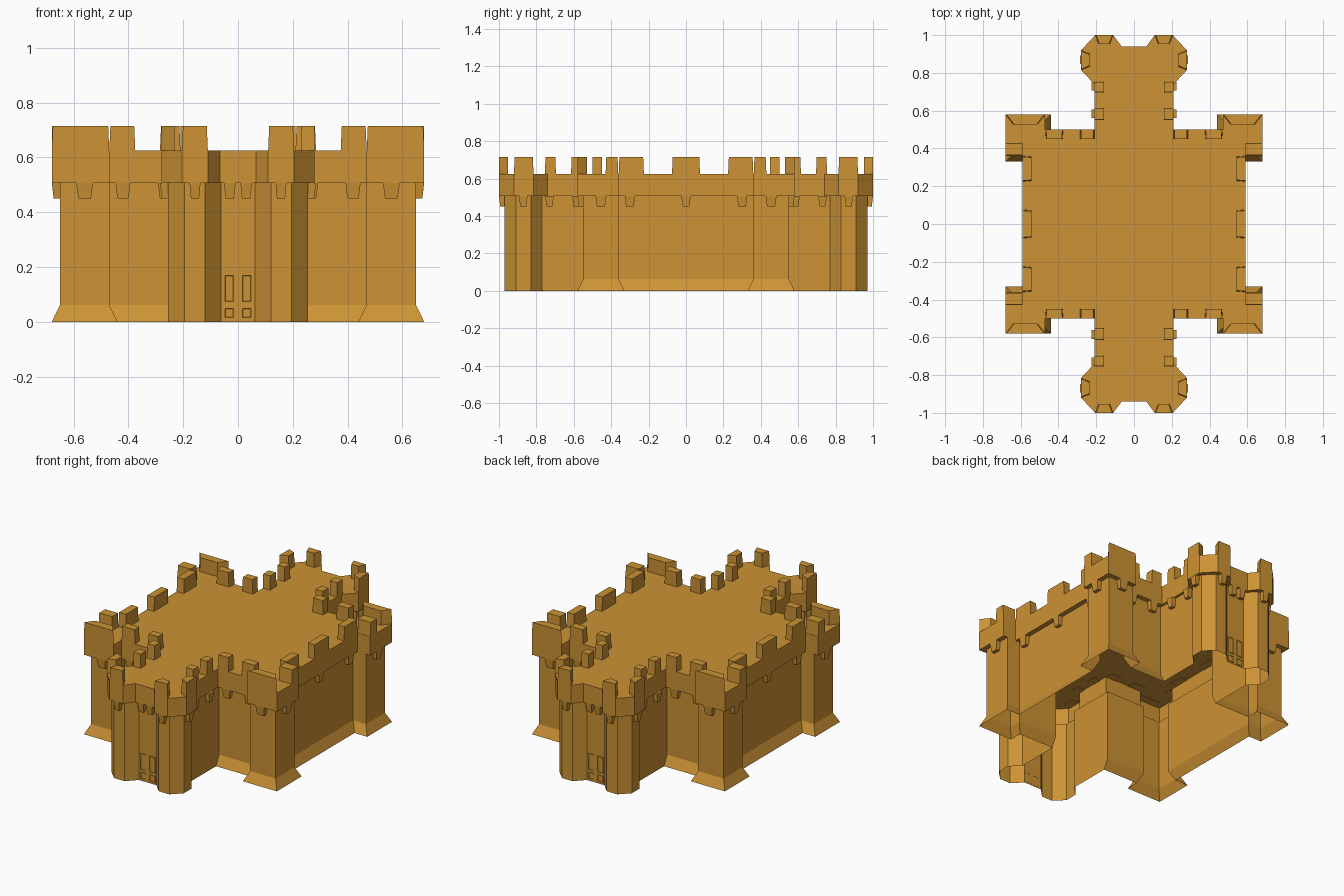
import bpy, bmesh
from mathutils import Vector

if "Cube" in bpy.data.objects:
    bpy.data.objects.remove(bpy.data.objects["Cube"])

mat = bpy.data.materials.new("ochre_stone")
mat.diffuse_color = (0.61, 0.29, 0.035, 1)
mat.use_nodes = True
mat.node_tree.nodes["Principled BSDF"].inputs["Base Color"].default_value = mat.diffuse_color


def finish(bm, name, recalc=True):
    if recalc:
        bmesh.ops.recalc_face_normals(bm, faces=bm.faces)
    me = bpy.data.meshes.new(name)
    bm.to_mesh(me)
    bm.free()
    me.materials.append(mat)
    ob = bpy.data.objects.new(name, me)
    bpy.context.collection.objects.link(ob)
    return ob


def full_loop(q):
    """Mirror a quarter outline into a closed clockwise outline."""
    return (q + [(x, -y) for x, y in reversed(q)]
            + [(-x, -y) for x, y in q] + [(-x, y) for x, y in reversed(q)])


# Quarter outlines: parapet, wall and flared footing
parapet = [(.065, .94), (.11, 1), (.205, 1), (.28, .92), (.28, .815), (.21, .74),
           (.21, .5), (.47, .5), (.47, .58), (.68, .58), (.68, .36), (.59, .36)]
wall = [(.062, .91), (.12, .97), (.195, .97), (.255, .91), (.255, .83), (.195, .77),
        (.195, .47), (.47, .47), (.47, .55), (.65, .55), (.65, .36), (.56, .36)]
foot = wall[:6] + [(.195, .5), (.44, .5), (.44, .58), (.68, .58), (.68, .33), (.59, .33)]

# Castle shell, open underneath
bm = bmesh.new()
rings = []
for outline, z in ((foot, 0), (wall, .062), (wall, .507), (parapet, .507), (parapet, .625)):
    rings.append([bm.verts.new((x, y, z)) for x, y in full_loop(outline)])
n = len(rings[0])
for lo, up in zip(rings, rings[1:]):
    for i in range(n):
        j = (i + 1) % n
        bm.faces.new((lo[i], up[i], up[j], lo[j]))
bm.faces.new(list(reversed(rings[-1])))
finish(bm, "castle_walls", False)


def prism(bm, low, top, sx, sy):
    """Six-sided block from two quads, mirrored by sx and sy."""
    a = [bm.verts.new((p.x * sx, p.y * sy, p.z)) for p in low]
    b = [bm.verts.new((p.x * sx, p.y * sy, p.z)) for p in top]
    bm.faces.new(a)
    bm.faces.new(b)
    for i in range(4):
        j = (i + 1) % 4
        bm.faces.new((a[i], a[j], b[j], b[i]))


def mirrors(y_centre):
    return [(sx, sy) for sx in (1, -1) for sy in ((1, -1) if abs(y_centre) > 1e-6 else (1,))]


# Merlons: outer edge start, end, thickness, inward narrowing at each end
merlons = [
    ((.11, 1), (.205, 1), .048, .018),
    ((.28, .92), (.28, .815), .048, .02),
    ((.21, .755), (.21, .695), .05, 0),
    ((.21, .615), (.21, .55), .05, 0),
    ((.21, .5), (.285, .5), .05, 0),
    ((.375, .5), (.47, .5), .05, .004),
    ((.47, .58), (.68, .58), .052, .04),
    ((.68, .43), (.68, .362), .09, .0),
    ((.59, .36), (.59, .225), .048, .004),
    ((.59, .075), (.59, -.075), .048, .004),
]
bm = bmesh.new()
for p, q, depth, inset in merlons:
    p, q = Vector((*p, 0)), Vector((*q, 0))
    t = (q - p).normalized()
    inward = -Vector((0, 0, 1)).cross(t) * depth

    def quad(z, e):
        up = Vector((0, 0, z))
        return [p + t * e + up, q - t * e + up,
                q - t * (inset + e) + inward + up, p + t * (inset + e) + inward + up]
    for sx, sy in mirrors(p.y + q.y):
        prism(bm, quad(.622, 0), quad(.715, .004), sx, sy)
finish(bm, "merlons")

# Corbels under the parapet: wall position, outward direction, width
corbels = [
    ((.03, .91), (0, 1), .042), ((.157, .97), (0, 1), .04),
    ((.255, .87), (1, 0), .045), ((.195, .73), (1, 0), .045),
    ((.195, .585), (1, 0), .045), ((.265, .47), (0, 1), .055),
    ((.42, .47), (0, 1), .055), ((.56, .55), (0, 1), .062),
    ((.65, .455), (1, 0), .058), ((.56, .3), (1, 0), .055), ((.56, 0), (1, 0), .05),
]
bm = bmesh.new()
for c, d, w in corbels:
    c, d = Vector((*c, 0)), Vector((*d, 0))
    t = Vector((d.y, -d.x, 0))

    def quad(z, half, out):
        up = Vector((0, 0, z))
        return [c + s * t * half + o * d + up
                for s, o in ((-1, 0), (1, 0), (1, out), (-1, out))]
    for sx, sy in mirrors(c.y):
        prism(bm, quad(.45, w * .37, .023), quad(.507, w * .5, .03), sx, sy)
finish(bm, "corbels")

# Door panels: framed plates on both gate fronts
bm = bmesh.new()
for z0, z1 in ((.068, .175), (.01, .055)):
    def rect(e, y):
        return [Vector((x, y, z)) for x, z in
                ((.01 + e, z0 + e), (.054 - e, z0 + e), (.054 - e, z1 - e), (.01 + e, z1 - e))]
    for sx in (1, -1):
        for sy in (1, -1):
            levels = [[bm.verts.new((p.x * sx, p.y * sy, p.z)) for p in rect(e, y)]
                      for e, y in ((0, .909), (0, .914), (.006, .914), (.008, .911))]
            for a, b in zip(levels, levels[1:]):
                for i in range(4):
                    j = (i + 1) % 4
                    bm.faces.new((a[i], a[j], b[j], b[i]))
            bm.faces.new(levels[-1])
            bm.faces.new(levels[0])
finish(bm, "door_panels")
